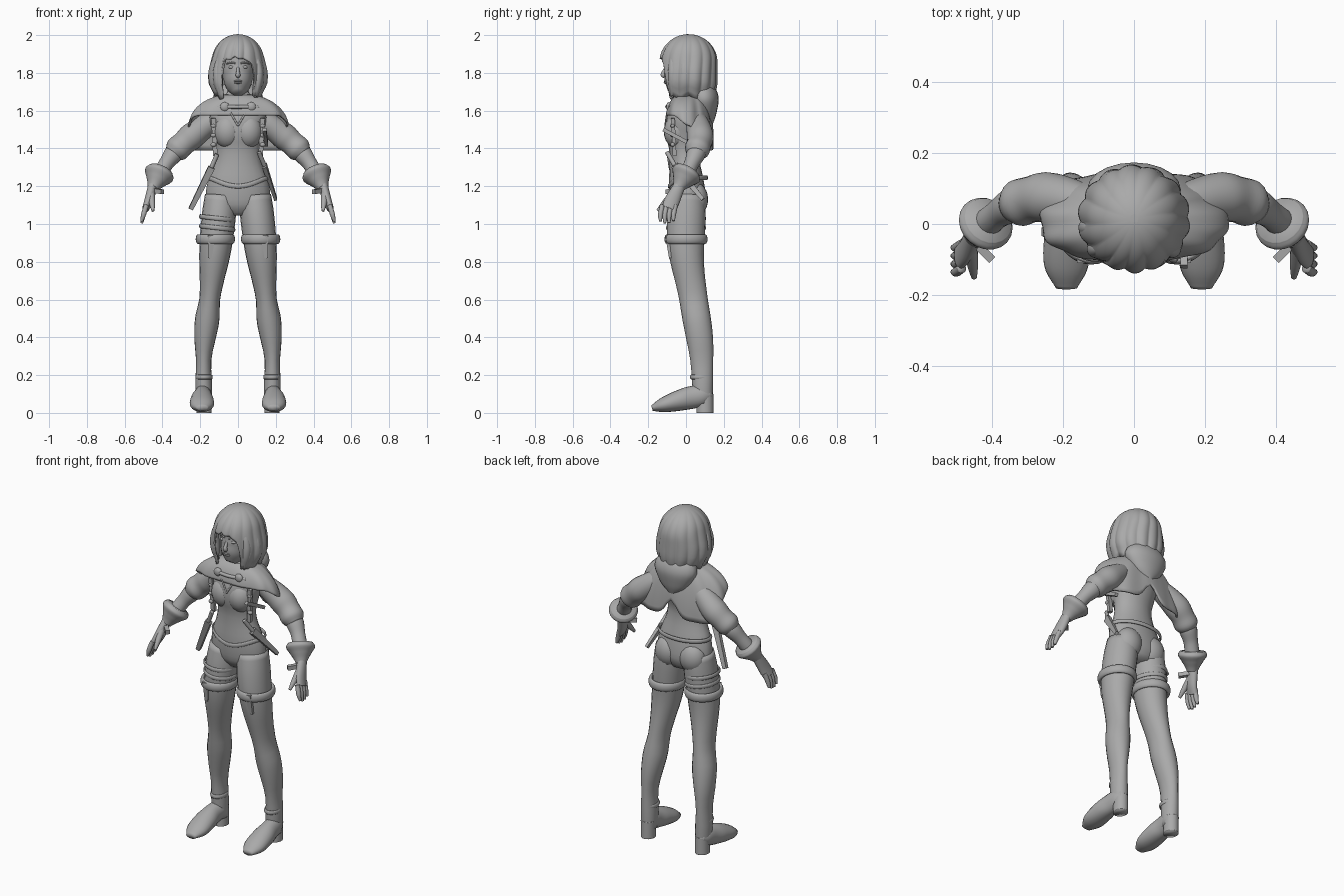
import bpy, bmesh
from math import sin, cos, pi, tau, sqrt, exp, copysign
from mathutils import Vector

cube = bpy.data.objects.get("Cube")
if cube:
    bpy.data.objects.remove(cube, do_unlink=True)

GREY = (.4, .4, .4, 1)
clay = bpy.data.materials.new("plain_grey")
clay.use_nodes = True
clay.diffuse_color = GREY
clay.node_tree.nodes["Principled BSDF"].inputs["Base Color"].default_value = GREY
ACROSS, UP = Vector((1, 0, 0)), Vector((0, 0, 1))


def finish(name, bm, mirror=False, smooth=True, thickness=0):
    """Turn a bmesh into a finished object."""
    bmesh.ops.recalc_face_normals(bm, faces=bm.faces)
    mesh = bpy.data.meshes.new(name)
    bm.to_mesh(mesh)
    bm.free()
    for face in mesh.polygons:
        face.use_smooth = smooth
    mesh.materials.append(clay)
    obj = bpy.data.objects.new(name, mesh)
    bpy.context.collection.objects.link(obj)
    if mirror:
        obj.modifiers.new("mirror", 'MIRROR').use_mirror_merge = False
    if thickness:
        solid = obj.modifiers.new("thickness", 'SOLIDIFY')
        solid.thickness, solid.offset = thickness, 0


def spline(values, t):
    """Smooth curve through evenly spaced values, numbers or vectors."""
    last = len(values) - 1
    if last == 0:
        return values[0]
    i = min(int(t * last), last - 1)
    f = t * last - i
    a, b = values[i], values[i + 1]
    slope_a = (b - values[max(i - 1, 0)]) * .5
    slope_b = (values[min(i + 2, last)] - a) * .5
    g = f * f * (3 - 2 * f)
    return a + (b - a) * g + slope_a * (f * (1 - f) ** 2) - slope_b * (f * f * (1 - f))


def skin(bm, rings, closed=False):
    """Join equal rings of vertices with quads."""
    pairs = list(zip(rings, rings[1:]))
    if closed:
        pairs.append((rings[-1], rings[0]))
    for low, high in pairs:
        for i in range(len(low)):
            j = (i + 1) % len(low)
            bm.faces.new((low[i], low[j], high[j], high[i]))


def tube(name, points, widths, depths, mirror, ref, closed=False, box=False):
    """Rings across a path; widths run along ref, depths across it."""
    bm, rings, count = bmesh.new(), [], len(points)
    sides, grow, turn = (4, sqrt(2), pi / 4) if box else (20, 1, 0)
    for i, (p, width, depth) in enumerate(zip(points, widths, depths)):
        if closed:
            t = points[(i + 1) % count] - points[i - 1]
        else:
            t = points[min(i + 1, count - 1)] - points[max(i - 1, 0)]
        t.normalize()
        u = (ref - t * ref.dot(t)).normalized()
        v = t.cross(u)
        angles = [tau * j / sides + turn for j in range(sides)]
        rings.append([bm.verts.new(p + grow * (u * width * cos(a) + v * depth * sin(a)))
                      for a in angles])
    skin(bm, rings, closed)
    if not closed:
        bm.faces.new(rings[0])
        bm.faces.new(rings[-1])
    finish(name, bm, mirror, not box)


def sweep(name, path, widths, depths=None, mirror=False, ref=ACROSS, box=False):
    """Smooth limb through a few path points and evenly spaced radii."""
    steps = 1 if box else 24
    ts = [i / steps for i in range(steps + 1)]
    path = [Vector(p) for p in path]
    tube(name, [spline(path, t) for t in ts], [spline(widths, t) for t in ts],
         [spline(depths or widths, t) for t in ts], mirror, ref, box=box)


def band(name, centre, rx, ry, height, thick=.006, mirror=False, dip=0, tilt=0):
    """Strap around a limb or the body; dip lowers its front."""
    angles = [tau * i / 36 for i in range(36)]
    points = [Vector(centre) + Vector((rx * sin(a), -ry * cos(a),
              tilt * sin(a) - dip * max(0, cos(a)) ** 3)) for a in angles]
    tube(name, points, [height] * 36, [thick] * 36, mirror, UP, closed=True)


def ball(name, centre, radii, mirror=False):
    bm = bmesh.new()
    bmesh.ops.create_uvsphere(bm, u_segments=20, v_segments=12, radius=1)
    for v in bm.verts:
        v.co = Vector(c + r * p for c, r, p in zip(centre, radii, v.co))
    finish(name, bm, mirror)


def shell(name, surface, around, down, cap=False):
    """Thin cloth or hair around the z axis; angle zero is the front."""
    bm = bmesh.new()
    rings = [[bm.verts.new(surface(tau * i / around - pi, k / down)) for i in range(around)]
             for k in range(down + 1)]
    skin(bm, rings)
    if cap:
        bm.faces.new(rings[0])
    finish(name, bm, thickness=.01)


def step(low, high, x):
    t = min(1, max(0, (x - low) / (high - low)))
    return t * t * (3 - 2 * t)


# Torso and neck
sweep("torso", [(0, .02, 1.05), (0, -.01, 1.4), (0, .01, 1.75)],
      [.08, .16, .17, .155, .125, .116, .13, .15, .13, .05, .045],
      [.06, .09, .095, .09, .08, .08, .1, .1, .07, .05, .045])
ball("bust", (.055, -.045, 1.49), (.075, .073, .09), mirror=True)
ball("seat_muscle", (.08, .05, 1.13), (.08, .067, .09), mirror=True)
band("bodice_hem", (0, .01, 1.245), .161, .1, .012, dip=.045)

# Legs in tall boots
sweep("leg_and_boot",
      [(.09, .01, 1.15), (.12, 0, .87), (.15, .04, .6), (.18, .08, .33), (.18, .09, .05)],
      [.085, .09, .088, .08, .065, .055, .065, .055, .04, .045, .04],
      [.09, .1, .1, .09, .08, .075, .075, .07, .06, .055, .05], mirror=True)
band("boot_cuff", (.12, 0, .92), .092, .102, .025, .012, mirror=True)
band("ankle_fold", (.18, .08, .19), .04, .053, .012, mirror=True)
sweep("shoe", [(.18, .13, .1), (.19, 0, .075), (.19, -.18, .025)],
      [.03, .045, .05, .062, .062, .03], [.03, .055, .06, .055, .04, .015], mirror=True)
sweep("shoe_heel", [(.18, .1, 0), (.18, .1, .1)], [.04], [.045], mirror=True)
sweep("boot_flap", [(.14, -.1, .94), (.15, -.08, .82)], [.02, .01], [.01], True, box=True)
for height in (.98, 1.03):
    band("thigh_strap", (-.11, 0, height), .09, .1, .012, tilt=-.01)

# Arms with puffed sleeves and gauntlets
sweep("sleeve", [(.12, .05, 1.56), (.25, .075, 1.46), (.35, .05, 1.37)],
      [.05, .06, .067, .071, .065, .066, .045], mirror=True)
sweep("forearm", [(.31, .07, 1.41), (.38, .03, 1.32), (.45, -.03, 1.2)],
      [.04, .05, .04, .04, .03], mirror=True)
sweep("gauntlet_cuff", [(.45, -.04, 1.19), (.41, .01, 1.28)],
      [.03, .04, .06, .08, .07], mirror=True)
sweep("palm", [(.45, -.03, 1.21), (.47, -.07, 1.13), (.49, -.09, 1.08)],
      [.025, .024, .018], [.03, .04, .04], mirror=True)
for i in range(4):
    y, curl = -.125 + .023 * i, .01 * abs(i - 1.4)
    sweep("finger", [(.485, y, 1.1), (.5, y - .01, 1.05), (.51, y - .01, 1 + curl)],
          [.013, .013, .007], mirror=True)
sweep("thumb", [(.46, -.07, 1.16), (.45, -.15, 1.07)], [.02, .016, .008], mirror=True)
sweep("glove_tab", [(.46, -.04, 1.18), (.4, -.1, 1.17)], [.012], None, True, UP, box=True)


# Shoulder cape with a notched back
def cape_point(angle, u):
    x = copysign(abs(sin(angle)) ** .75, sin(angle))
    y = copysign(abs(cos(angle)) ** .75, -cos(angle))
    hem = 1.575 - .055 * step(-.8, 0, y) - .13 * step(0, .5, y)
    if y > 0:
        hem += .1 * exp(-(5 * x) ** 2)
    spread, fall = .2 * u + .8 * sin(u * pi / 2), .3 * u + .7 * (1 - cos(u * pi / 2))
    fold = 1 + .02 * u * sin(10 * angle)
    depth = .06 + .06 * spread
    return Vector(((.08 + .18 * spread) * x * fold, .02 + depth * y * fold,
                   1.68 + (hem - 1.68) * fall))


shell("cape", cape_point, around=96, down=14)
sweep("hood", [(0, .12, 1.52), (0, .1, 1.65), (0, .07, 1.74)],
      [.02, .09, .13, .12, .07], [.02, .05, .075, .07, .04])
band("collar", (0, .01, 1.67), .06, .055, .02)
band("neck_ring", (0, .01, 1.7), .05, .05, .01)

# Cape clasp and neckline
ball("clasp_disc", (.07, -.09, 1.62), (.025, .015, .025), mirror=True)
sweep("clasp_bar", [(-.11, -.08, 1.62), (0, -.1, 1.62), (.11, -.08, 1.62)], [.01], ref=UP)
sweep("neckline", [(.04, -.1, 1.59), (0, -.11, 1.52)], [.005], mirror=True)

# Harness, buckles and sheaths
sweep("harness_strap", [(.13, -.07, 1.56), (.12, -.06, 1.36)], [.012], [.01], True, box=True)
for height in (1.42, 1.47, 1.52):
    ball("harness_buckle", (.13, -.07, height), (.015, .012, .012), mirror=True)
sweep("rib_knife", [(.14, -.12, 1.5), (.15, .03, 1.42)], [.01], box=True)
sweep("left_sheath", [(.14, -.06, 1.31), (.2, .09, 1.13)], [.012, .008], [.02, .01], box=True)
sweep("left_grip", [(.11, -.1, 1.38), (.14, -.06, 1.31)], [.012])
sweep("right_sheath", [(-.14, -.08, 1.3), (-.25, -.02, 1.08)], [.018, .012], [.012], box=True)
sweep("right_grip", [(-.11, -.09, 1.37), (-.14, -.08, 1.3)], [.012])

# Head and face
sweep("head", [(0, -.07, 1.69), (0, -.02, 1.78), (0, 0, 1.87), (0, .01, 1.97)],
      [.025, .065, .08, .085, .085, .08, .05], [.03, .08, .1, .105, .11, .1, .06])
sweep("nose", [(0, -.1, 1.84), (0, -.122, 1.795), (0, -.11, 1.78)], [.006, .009, .013, .008])
ball("eye", (.033, -.095, 1.83), (.018, .012, .009), mirror=True)
sweep("brow", [(.013, -.108, 1.85), (.035, -.103, 1.855), (.06, -.087, 1.848)], [.004],
      None, True, UP)
for name, height in (("upper_lip", 1.757), ("lower_lip", 1.748)):
    ball(name, (0, -.107, height), (.022, .011, .006))


# Bobbed hair with fringe and wavy locks
def hair_point(angle, u):
    u = max(u, .04)
    fringe = 1.865 + .03 * exp(-(7 * angle + 1) ** 2)
    hem = fringe + (1.67 - fringe) * step(.47, .75, abs(angle)) + .01 * sin(9 * angle)
    z = 2 - (2 - hem) * u * u
    dome = sqrt(1 - (max(0, z - 1.86) / .14) ** 2)
    lock = 1 + .08 * u * (abs(sin(7 * angle + 1.5 * u)) - .6)
    tuck = step(1.76, 1.66, z)
    across = .132 * dome * lock * (1 + .14 * step(1.9, 1.79, z) - .28 * tuck)
    along = .145 * dome * lock * (1 - .1 * tuck)
    return Vector((across * sin(angle), .014 - along * cos(angle), z))


shell("hair", hair_point, around=140, down=24, cap=True)
for y in (-.07, -.01, .06):
    x = .135 - abs(y) * .4
    sweep("hair_lock", [(x * .85, y, 1.9), (x, y, 1.8), (x * .85, y, 1.67)],
          [.01, .022, .025, .005], mirror=True)
